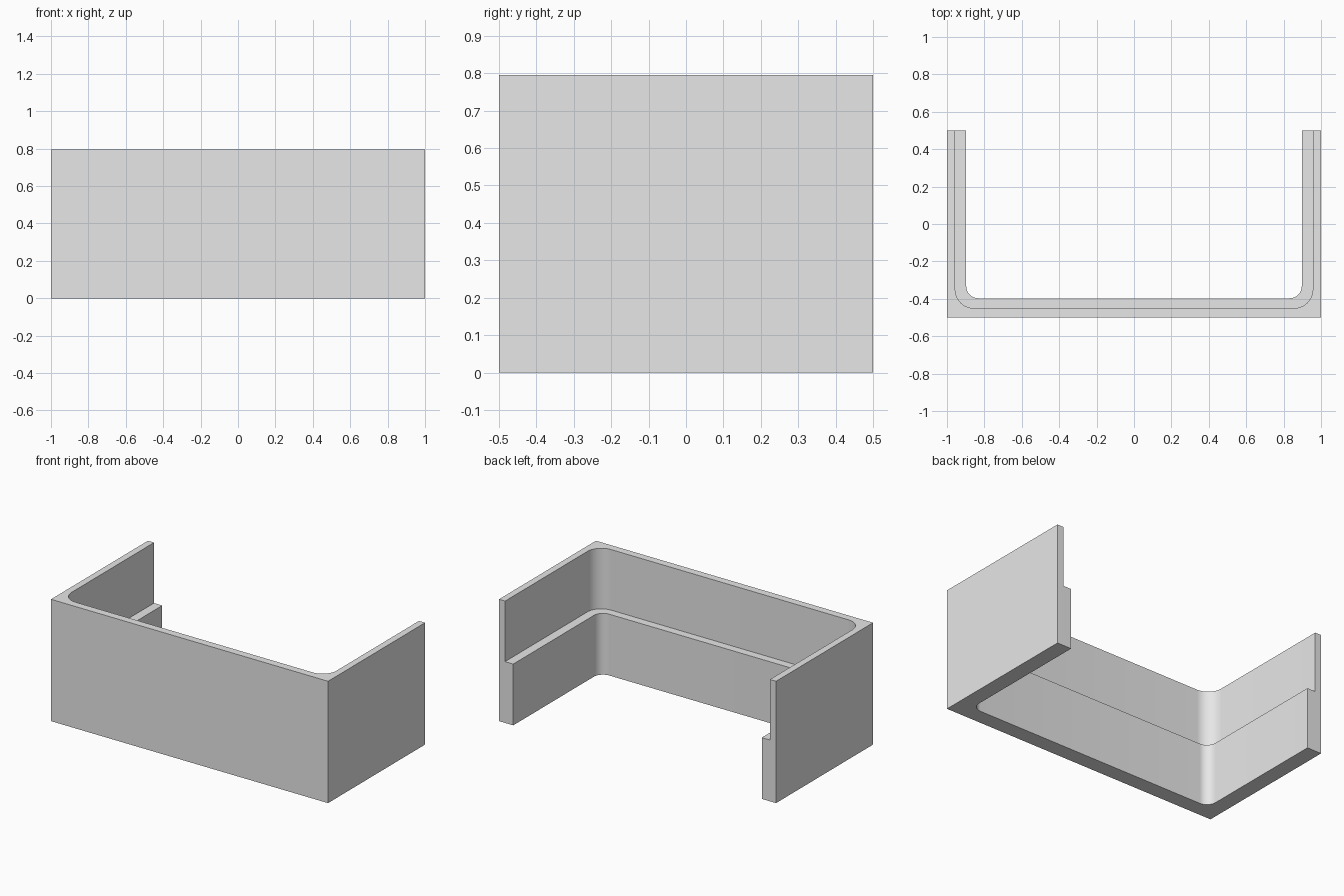
import bpy, bmesh
from math import sin, cos, pi

cube = bpy.data.objects.get("Cube")
if cube:
    bpy.data.objects.remove(cube, do_unlink=True)

HEIGHT, LEDGE = 0.795, 0.4
SEGMENTS = 12


def u_outline(half_width, front, radius):
    """U-shaped path, open at the back, with two rounded front corners."""
    right = [(half_width, 0.5)]
    for i in range(SEGMENTS + 1):
        a = pi / 2 * i / SEGMENTS
        right.append((half_width - radius + radius * cos(a),
                      front + radius - radius * sin(a)))
    return right + [(-x, y) for x, y in reversed(right)]


outer = u_outline(1.0, -0.5, 0.0)
lower = u_outline(0.897, -0.397, 0.065)
upper = u_outline(0.956, -0.45, 0.1)

# Stepped wall section swept along the U
section = [(outer, 0), (lower, 0), (lower, LEDGE),
           (upper, LEDGE), (upper, HEIGHT), (outer, HEIGHT)]
bm = bmesh.new()
rails = [[bm.verts.new((x, y, z)) for x, y in path] for path, z in section]
for a, b in zip(rails, rails[1:] + rails[:1]):
    for i in range(len(a) - 1):
        bm.faces.new((a[i], a[i + 1], b[i + 1], b[i]))

# End caps at the open back
bm.faces.new([r[0] for r in rails])
bm.faces.new([r[-1] for r in rails])

# Collapse the sharp outer corners
bmesh.ops.remove_doubles(bm, verts=bm.verts[:], dist=0.0001)
bmesh.ops.recalc_face_normals(bm, faces=bm.faces[:])
mesh = bpy.data.meshes.new("stepped_wall")
bm.to_mesh(mesh)
bm.free()

# Plain grey material
grey = bpy.data.materials.new("light_grey")
grey.use_nodes = True
color = (0.8, 0.8, 0.8, 1)
grey.diffuse_color = color
for node in grey.node_tree.nodes:
    if node.type == 'BSDF_PRINCIPLED':
        node.inputs["Base Color"].default_value = color
mesh.materials.append(grey)

wall = bpy.data.objects.new("stepped_wall", mesh)
bpy.context.collection.objects.link(wall)
bpy.ops.object.select_all(action='DESELECT')
wall.select_set(True)
bpy.context.view_layer.objects.active = wall
bpy.ops.object.shade_smooth_by_angle()
